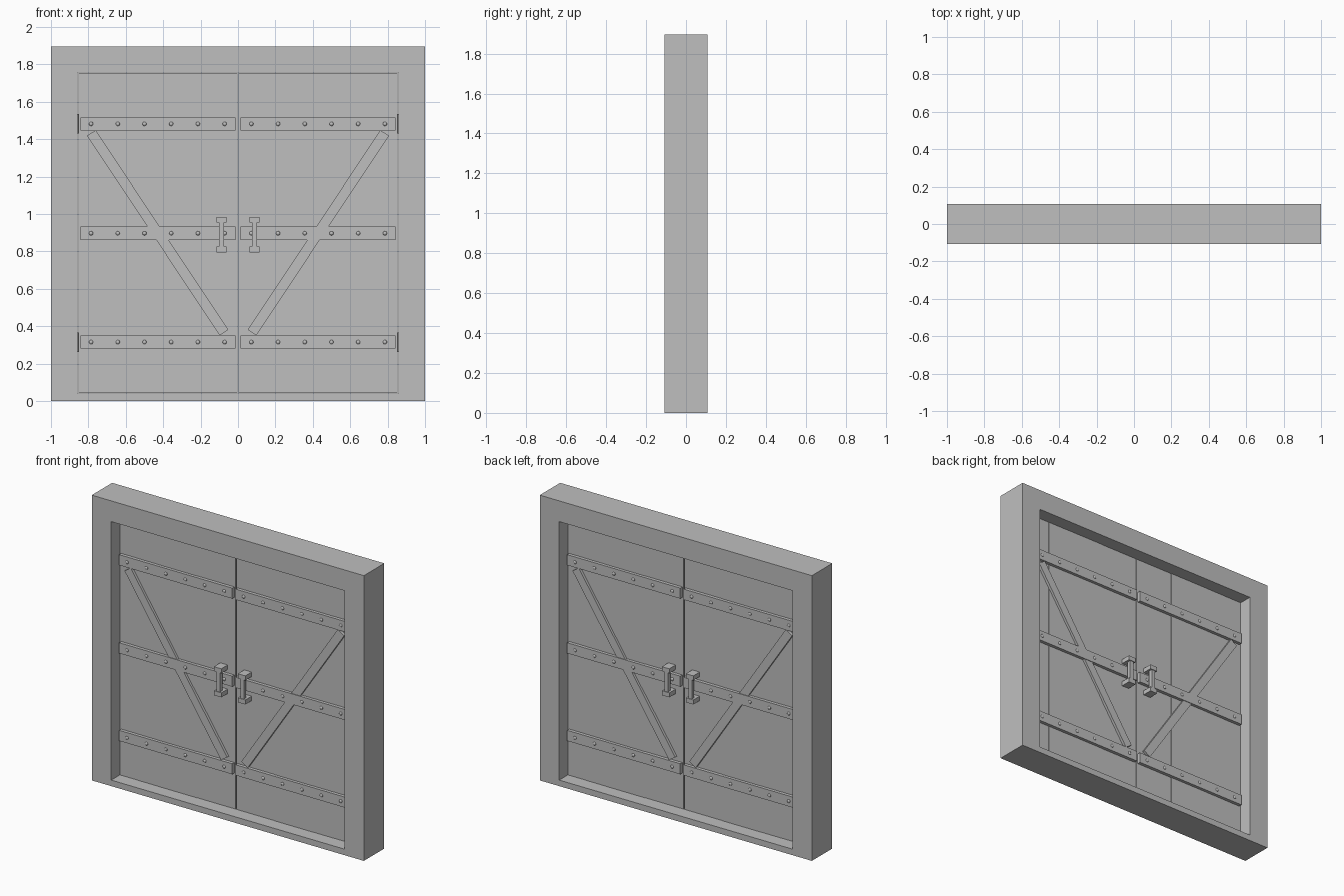
import bpy
import bmesh
from math import atan2, hypot
from mathutils import Matrix, Vector

cube = bpy.data.objects.get("Cube")
if cube:
    bpy.data.objects.remove(cube, do_unlink=True)

grey = bpy.data.materials.new("plain_grey")
grey.use_nodes = True
colour = (0.52, 0.52, 0.52, 1)
grey.diffuse_color = colour
grey.node_tree.nodes["Principled BSDF"].inputs["Base Color"].default_value = colour

WIDTH, HEIGHT, DEPTH = 2.0, 1.895, 0.214
OPEN_X, OPEN_BOTTOM, OPEN_TOP = 0.857, 0.04, 1.757
GAP = 0.003
FACE = 0.021                      # half the door thickness
BAR_HEIGHTS = (0.315, 0.897, 1.482)
PLANKS = 6
PITCH = OPEN_X / PLANKS


def finish(name, bm, smooth=False):
    bmesh.ops.recalc_face_normals(bm, faces=bm.faces)
    mesh = bpy.data.meshes.new(name)
    bm.to_mesh(mesh)
    bm.free()
    mesh.materials.append(grey)
    for poly in mesh.polygons:
        poly.use_smooth = smooth
    obj = bpy.data.objects.new(name, mesh)
    bpy.context.collection.objects.link(obj)
    return obj


def add_box(bm, centre, size, angle=0.0):
    """Box turned about the y axis."""
    matrix = (Matrix.Translation(centre) @ Matrix.Rotation(angle, 4, 'Y')
              @ Matrix.Diagonal((*size, 1)))
    bmesh.ops.create_cube(bm, size=1, matrix=matrix)


def add_span(bm, x, y, z):
    """Box from (min, max) pairs."""
    spans = (x, y, z)
    add_box(bm, [(a + b) / 2 for a, b in spans], [abs(b - a) for a, b in spans])


# Frame: one solid with a rectangular opening
bm = bmesh.new()


def ring(half_x, low, high, y):
    corners = ((-half_x, low), (half_x, low), (half_x, high), (-half_x, high))
    return [bm.verts.new((x, y, z)) for x, z in corners]


loops = [ring(WIDTH / 2, 0, HEIGHT, -DEPTH / 2),
         ring(OPEN_X, OPEN_BOTTOM, OPEN_TOP, -DEPTH / 2),
         ring(OPEN_X, OPEN_BOTTOM, OPEN_TOP, DEPTH / 2),
         ring(WIDTH / 2, 0, HEIGHT, DEPTH / 2)]
for a, b in zip(loops, loops[1:] + loops[:1]):
    for i in range(4):
        j = (i + 1) % 4
        bm.faces.new((a[i], a[j], b[j], b[i]))
finish("frame", bm)

for side, label in ((-1, "right"), (1, "left")):
    # Door leaf of slightly uneven planks
    bm = bmesh.new()
    for i, extra in enumerate((0, 0, 0.002, 0.002, 0.001, 0)):
        inner = max(i * PITCH, GAP)
        outer = min((i + 1) * PITCH, OPEN_X - GAP)
        half = FACE + extra
        add_span(bm, (side * inner, side * outer), (-half, half),
                 (OPEN_BOTTOM + GAP, OPEN_TOP - GAP))
    finish(label + "_door_planks", bm)

    # Hinge pins at the frame
    bm = bmesh.new()
    for z in (BAR_HEIGHTS[0], BAR_HEIGHTS[2]):
        bmesh.ops.create_cone(
            bm, cap_ends=True, segments=12, radius1=0.005, radius2=0.005,
            depth=0.105, matrix=Matrix.Translation((side * OPEN_X, 0, z)))
    finish(label + "_hinges", bm)

    for face, where in ((-1, "front"), (1, "back")):
        prefix = where + "_" + label

        # Cross bars
        bm = bmesh.new()
        for z in BAR_HEIGHTS:
            add_span(bm, (side * 0.0125, side * 0.843),
                     (face * 0.018, face * (FACE + 0.022)),
                     (z - 0.035, z + 0.035))
        finish(prefix + "_bars", bm)

        # Diagonal brace
        bm = bmesh.new()
        low, high = Vector((0.075, 0.366)), Vector((0.784, 1.433))
        mid, run = (low + high) / 2, high - low
        add_box(bm, (side * mid.x, face * (FACE + 0.008), mid.y),
                (0.055, 0.02, hypot(*run)), side * atan2(run.x, run.y))
        finish(prefix + "_brace", bm)

        # Domed rivets, one for each plank on each bar
        bm = bmesh.new()
        for z in BAR_HEIGHTS:
            for i in range(PLANKS):
                place = Matrix.Translation(
                    (side * (i + 0.5) * PITCH, face * (FACE + 0.022), z))
                bmesh.ops.create_uvsphere(
                    bm, u_segments=12, v_segments=8, radius=0.011,
                    matrix=place @ Matrix.Diagonal((1, 0.6, 1, 1)))
        finish(prefix + "_rivets", bm, smooth=True)

        # Pull handle: two mounting blocks and a square grip
        bm = bmesh.new()
        x = side * 0.088
        for z in (0.81, 0.97):
            add_span(bm, (x - 0.027, x + 0.027),
                     (face * 0.018, face * (FACE + 0.067)),
                     (z - 0.015, z + 0.015))
        add_span(bm, (x - 0.0125, x + 0.0125),
                 (face * (FACE + 0.036), face * (FACE + 0.062)),
                 (0.81, 0.97))
        finish(prefix + "_handle", bm)
